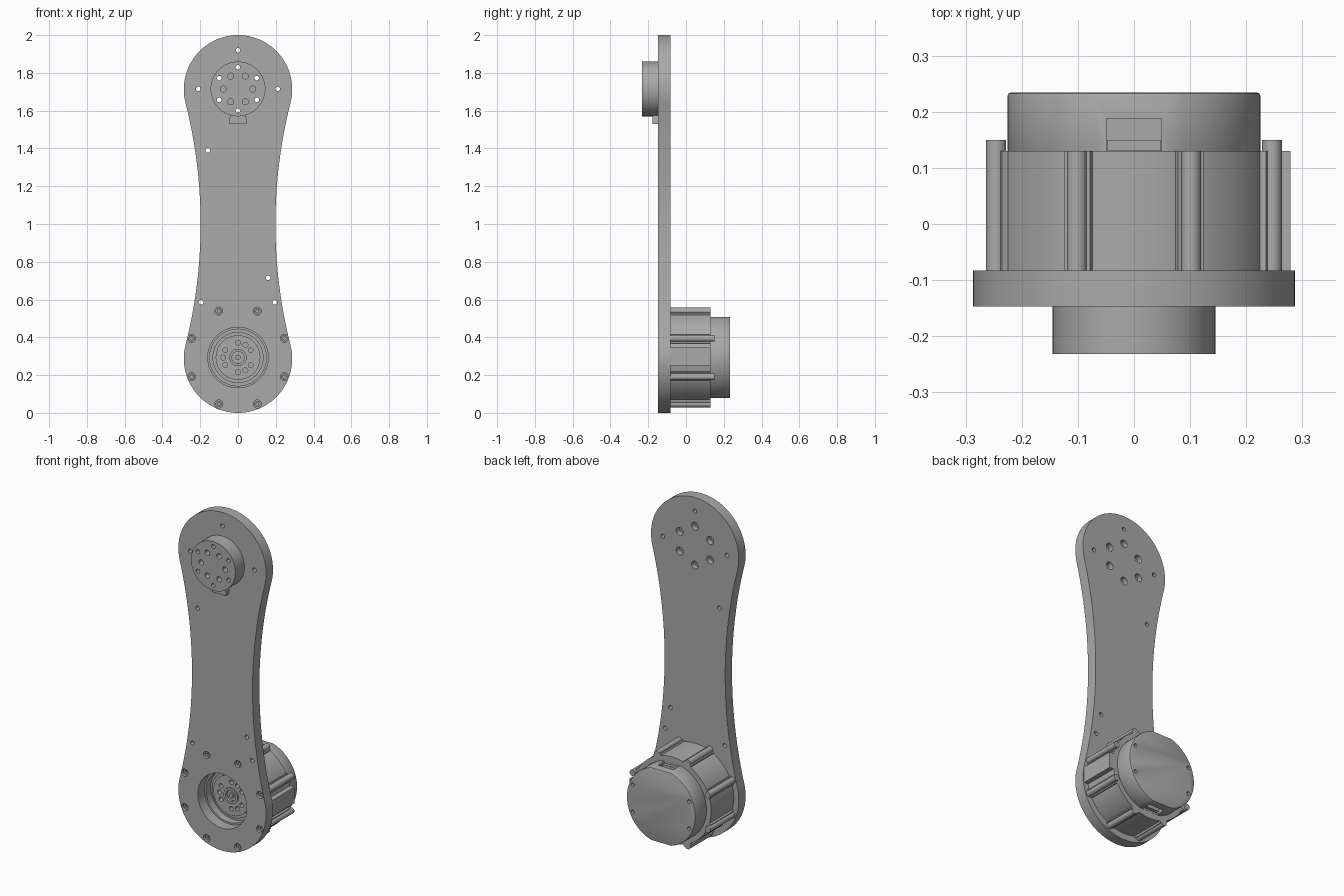
import bpy, bmesh
from math import sin, cos, pi, radians, sqrt, atan2
from mathutils import Matrix, Vector

cube = bpy.data.objects.get("Cube")
if cube:
    bpy.data.objects.remove(cube)

GREY = (0.40, 0.40, 0.40, 1)
metal = bpy.data.materials.new("grey metal")
metal.use_nodes = True
metal.diffuse_color = GREY
metal.node_tree.nodes["Principled BSDF"].inputs["Base Color"].default_value = GREY

MOTOR_Z, BOSS_Z = 0.293, 1.715
FRONT, BACK = -0.147, -0.083


def make(name, bm):
    bmesh.ops.recalc_face_normals(bm, faces=bm.faces)
    mesh = bpy.data.meshes.new(name)
    bm.to_mesh(mesh)
    bm.free()
    mesh.materials.append(metal)
    obj = bpy.data.objects.new(name, mesh)
    bpy.context.collection.objects.link(obj)
    return obj


def add_cyl(bm, x, z, r, y0, y1, seg=24):
    m = Matrix.Translation((x, (y0 + y1) / 2, z)) @ Matrix.Rotation(pi / 2, 4, 'X')
    bmesh.ops.create_cone(bm, cap_ends=True, segments=seg, radius1=r, radius2=r,
                          depth=y1 - y0, matrix=m)


def add_box(bm, lo, hi):
    lo, hi = Vector(lo), Vector(hi)
    m = Matrix.Translation((lo + hi) / 2) @ Matrix.Diagonal((*(hi - lo), 1))
    bmesh.ops.create_cube(bm, size=1, matrix=m)


def cylinders(name, items, seg=24):
    bm = bmesh.new()
    for item in items:
        add_cyl(bm, *item, seg=seg)
    return make(name, bm)


def extrude(name, outline, y0, y1):
    bm = bmesh.new()
    face = bm.faces.new([bm.verts.new((x, y0, z)) for x, z in outline])
    geo = bmesh.ops.extrude_face_region(bm, geom=[face])["geom"]
    bmesh.ops.translate(bm, vec=(0, y1 - y0, 0),
                        verts=[v for v in geo if isinstance(v, bmesh.types.BMVert)])
    return make(name, bm)


def bake(obj):
    deps = bpy.context.evaluated_depsgraph_get()
    mesh = bpy.data.meshes.new_from_object(obj.evaluated_get(deps))
    obj.modifiers.clear()
    obj.data = mesh


def cut(obj, cutter):
    mod = obj.modifiers.new("cut", 'BOOLEAN')
    mod.operation, mod.solver, mod.object = 'DIFFERENCE', 'EXACT', cutter
    bake(obj)
    bpy.data.objects.remove(cutter)


def ring(cz, radius, count, start):
    angles = [radians(start + 360 * i / count) for i in range(count)]
    return [(radius * cos(a), cz + radius * sin(a)) for a in angles]


def arc(cx, cz, r, a0, a1, n):
    angles = [a0 + (a1 - a0) * i / n for i in range(n + 1)]
    return [(cx + r * cos(a), cz + r * sin(a)) for a in angles]


# Waisted arm plate: two round ends joined by tangent concave arcs
r, waist, mid, half = 0.287, 0.198, 1.0, 0.713
R = (waist ** 2 + half ** 2 - r ** 2) / (2 * (r - waist))
t = atan2(half, waist + R)
side = arc(0, mid - half, r, -pi / 2, t, 28)
side += arc(waist + R, mid, R, pi + t, pi - t, 28)[1:-1]
side += arc(0, mid + half, r, -t, pi / 2, 28)
plate = extrude("arm_plate", side + [(-x, z) for x, z in side[-2:0:-1]], FRONT, BACK)

bolts = ring(MOTOR_Z, 0.266, 8, 22.5)
boss_bolts = ring(BOSS_Z, 0.115, 6, 30)
small = [(0, 1.92), (0.21, BOSS_Z), (-0.21, BOSS_Z), (-0.16, 1.39),
         (0.16, 0.715), (0.195, 0.585), (-0.195, 0.585)]
cut(plate, cylinders("bore_cutter", [(0, MOTOR_Z, 0.16, -0.2, 0)], 64))
cut(plate, cylinders("hole_cutter", [(x, z, 0.012, -0.2, 0) for x, z in small + boss_bolts]))
cut(plate, cylinders("counterbore_cutter",
                     [(x, z, 0.021, -0.2, -0.115) for x, z in bolts] +
                     [(x, z, 0.023, -0.115, 0) for x, z in boss_bolts]))

# Countersunk plate bolts with sockets
screws = cylinders("plate_bolts", [(x, z, 0.017, -0.12, -0.1) for x, z in bolts])
screws.location.y = -0.015
cut(screws, cylinders("socket_cutter", [(x, z, 0.009, -0.2, -0.11) for x, z in bolts], 6))

# Upper boss with bolt circles, and the key below it
boss = cylinders("upper_boss", [(0, BOSS_Z, 0.145, -0.232, FRONT)], 64)
cut(boss, cylinders("boss_hole_cutter",
                    [(x, z, 0.012, -0.3, 0) for x, z in boss_bolts] +
                    [(x, z, 0.016, -0.3, -0.19) for x, z in ring(BOSS_Z, 0.078, 6, 0)]))
extrude("boss_key", [(-0.045, 1.53), (0.045, 1.53), (0.045, 1.56), (0.03, 1.59),
                     (-0.03, 1.59), (-0.045, 1.56)], -0.178, FRONT)

# Motor housing: turned profile with a stepped output face inside the bore
profile = [(0, 0.13), (0.255, 0.13), (0.255, BACK), (0.15, BACK), (0.15, -0.04),
           (0.135, -0.04), (0.135, -0.05), (0.118, -0.05), (0.118, -0.062), (0.046, -0.062),
           (0.046, -0.07), (0.032, -0.07), (0.032, -0.055), (0.014, -0.055),
           (0.014, -0.065), (0, -0.065)]
bm = bmesh.new()
vs = [bm.verts.new((x, y, MOTOR_Z)) for x, y in profile]
es = [bm.edges.new(p) for p in zip(vs, vs[1:])]
bmesh.ops.spin(bm, geom=vs + es, cent=(0, 0, MOTOR_Z), axis=(0, 1, 0),
               angle=2 * pi, steps=72)
bmesh.ops.remove_doubles(bm, verts=bm.verts, dist=1e-4)
housing = make("motor_housing", bm)
output = ring(MOTOR_Z, 0.078, 6, 30) + ring(MOTOR_Z, 0.078, 3, 60)
cut(housing, cylinders("output_hole_cutter", [(x, z, 0.013, -0.2, -0.035) for x, z in output]))

# Housing lugs along the bolt lines; the outer ones carry raised tips
bm = bmesh.new()
for x, z in bolts:
    tip = 0.15 if abs(x) > 0.2 else 0.13
    add_cyl(bm, x, z, 0.018, BACK, tip)
    spin = Matrix.Rotation(-atan2(z - MOTOR_Z, x), 4, 'Y')
    m = Matrix.Translation((0, 0, MOTOR_Z)) @ spin @ Matrix.Translation((0.25, 0.0235, 0))
    bmesh.ops.create_cube(bm, size=1, matrix=m @ Matrix.Diagonal((0.03, 0.213, 0.05, 1)))
make("housing_lugs", bm)

# Cable pad on one side of the housing
bm = bmesh.new()
add_box(bm, (0.2, BACK, 0.25), (0.279, 0.13, 0.345))
make("side_pad", bm)

# Rear cap: round with flats above and below, softened rim, connector slots
cap_r, flat = 0.225, 0.215
a = atan2(flat, sqrt(cap_r ** 2 - flat ** 2))
outline = arc(0, MOTOR_Z, cap_r, -a, a, 32) + arc(0, MOTOR_Z, cap_r, pi - a, pi + a, 32)
cap = extrude("rear_cap", outline, 0.12, 0.234)
bev = cap.modifiers.new("rim", 'BEVEL')
bev.width, bev.segments, bev.limit_method, bev.angle_limit = 0.005, 2, 'ANGLE', radians(60)
bake(cap)
bm = bmesh.new()
for s in (-1, 1):
    z0, z1 = sorted((MOTOR_Z + s * 0.18, MOTOR_Z + s * 0.25))
    add_box(bm, (-0.049, 0.131, z0), (0.049, 0.188, z1))
cut(cap, make("slot_cutter", bm))
rear = [(sx * 0.185, MOTOR_Z + sz * 0.08) for sx in (-1, 1) for sz in (-1, 1)]
cut(cap, cylinders("rear_screw_cutter", [(x, z, 0.011, 0.215, 0.3) for x, z in rear]))

# Connector shelf inside each slot
bm = bmesh.new()
for s in (-1, 1):
    z0, z1 = sorted((MOTOR_Z + s * 0.17, MOTOR_Z + s * 0.205))
    add_box(bm, (-0.048, 0.125, z0), (0.048, 0.15, z1))
make("connectors", bm)

# Smooth round walls, keep edges sharp
bpy.ops.object.select_all(action='DESELECT')
for obj in bpy.context.collection.objects:
    if obj.type == 'MESH' and metal.name in obj.data.materials:
        obj.select_set(True)
        bpy.context.view_layer.objects.active = obj
bpy.ops.object.shade_smooth_by_angle(angle=radians(30))
